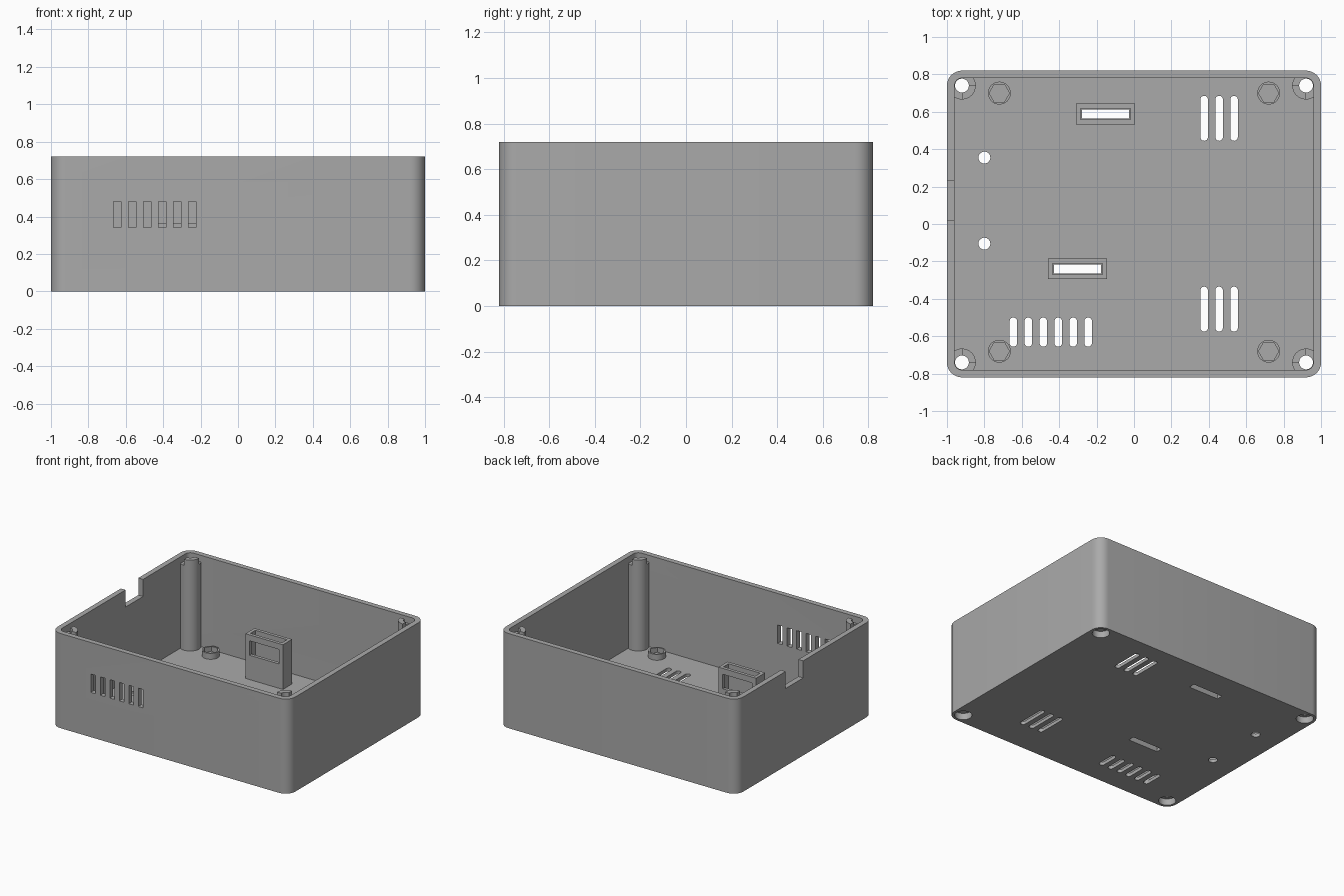
import bpy, bmesh, math
from math import cos, sin, pi

if "Cube" in bpy.data.objects:
    bpy.data.objects.remove(bpy.data.objects["Cube"])

W, D, H = 1.0, 0.82, 0.72      # half width, half depth, height
WALL, FLOOR = 0.04, 0.025
POST_X, POST_Y, POST_R, BORE_R = 0.92, 0.74, 0.074, 0.037

grey = bpy.data.materials.new("plastic_grey")
grey.use_nodes = True
grey.diffuse_color = (0.4, 0.4, 0.4, 1)
grey.node_tree.nodes["Principled BSDF"].inputs["Base Color"].default_value = (0.4, 0.4, 0.4, 1)


def arc(x, y, r, start, end, n):
    return [(x + r * cos(start + (end - start) * i / n),
             y + r * sin(start + (end - start) * i / n)) for i in range(n + 1)]


def circle(x, y, r, n=40):
    return arc(x, y, r, 0, 2 * pi, n)[:-1]


def rounded(x, y, hx, hy, r, n=8):
    """Outline of a rectangle with rounded corners."""
    pts = []
    for k, (sx, sy) in enumerate([(1, 1), (-1, 1), (-1, -1), (1, -1)]):
        pts += arc(x + sx * (hx - r), y + sy * (hy - r), r, k * pi / 2, (k + 1) * pi / 2, n)
    return pts


def rect(x0, x1, y0, y1):
    return [(x0, y0), (x1, y0), (x1, y1), (x0, y1)]


def prism(name, outline, z0, z1):
    """Upright solid from an outline."""
    bm = bmesh.new()
    base = bm.faces.new([bm.verts.new((x, y, z0)) for x, y in outline])
    top = bmesh.ops.extrude_face_region(bm, geom=[base])["geom"]
    bmesh.ops.translate(bm, vec=(0, 0, z1 - z0),
                        verts=[v for v in top if isinstance(v, bmesh.types.BMVert)])
    bmesh.ops.recalc_face_normals(bm, faces=bm.faces[:])
    mesh = bpy.data.meshes.new(name)
    bm.to_mesh(mesh)
    bm.free()
    obj = bpy.data.objects.new(name, mesh)
    bpy.context.collection.objects.link(obj)
    return obj


def cut(target, outline, z0, z1):
    """Subtract a prism from the target."""
    tool = prism("cutter", outline, z0, z1)
    tool.hide_render = True
    mod = target.modifiers.new("cut", "BOOLEAN")
    mod.operation, mod.solver, mod.object = "DIFFERENCE", "EXACT", tool
    bpy.context.view_layer.objects.active = target
    bpy.ops.object.modifier_apply(modifier=mod.name)
    bpy.data.objects.remove(tool)


parts = []

# Tray with rounded corners
case = prism("case", rounded(0, 0, W, D, 0.08), 0, H)
cut(case, rounded(0, 0, W - WALL, D - WALL, 0.04), FLOOR, H + 0.1)
parts.append(case)

# Cable notch in the right wall
cut(case, rect(-W - 0.1, -W + 0.06, 0.02, 0.23), H - 0.13, H + 0.1)

# Front wall vents with matching floor vents
for i in range(6):
    x = -0.645 + 0.08 * i
    cut(case, rect(x - 0.02, x + 0.02, -D - 0.1, -D + 0.06), 0.34, 0.48)
    cut(case, rounded(x, -0.578, 0.02, 0.078, 0.0195), -0.1, 0.1)

# Floor vents on the left half
for y in (0.565, -0.455):
    for i in range(3):
        cut(case, rounded(0.375 + 0.08 * i, y, 0.02, 0.12, 0.0195), -0.1, 0.1)

# Round floor holes
for y in (0.355, -0.105):
    cut(case, circle(-0.8, y, 0.032, 24), -0.1, 0.1)

# Corner screw posts with a raised inner quarter and a countersunk base
for sx in (-1, 1):
    for sy in (-1, 1):
        x, y = sx * POST_X, sy * POST_Y
        name = ("left" if sx > 0 else "right") + ("_back" if sy > 0 else "_front")
        cut(case, circle(x, y, 0.06), -0.1, 0.1)
        post = prism("screw_post_" + name, circle(x, y, POST_R), FLOOR, 0.67)
        cut(post, circle(x, y, BORE_R), -0.1, H + 0.1)
        cut(post, circle(x, y, 0.06), -0.1, 0.05)
        a = math.atan2(-sy, -sx)
        quarter = (arc(x, y, POST_R, a - pi / 4, a + pi / 4, 10)
                   + arc(x, y, BORE_R, a + pi / 4, a - pi / 4, 10))
        tab = prism("post_tab_" + name, quarter, 0.67, H - 0.003)
        parts += [post, tab]

# Low standoffs with hexagonal nut pockets
for x in (-0.72, 0.72):
    for y in (-0.68, 0.70):
        boss = prism("nut_standoff", circle(x, y, 0.061), FLOOR, 0.07)
        cut(boss, circle(x, y, 0.054, 6), FLOOR + 0.008, 0.2)
        parts.append(boss)

# Tall slotted housings with a window facing the middle
for x, y, side in ((-0.153, 0.588, -1), (-0.302, -0.24, 1)):
    cut(case, rect(x - 0.126, x + 0.126, y - 0.024, y + 0.024), -0.1, 0.1)
    housing = prism("slot_housing", rect(x - 0.158, x + 0.158, y - 0.055, y + 0.055), FLOOR, 0.365)
    cut(housing, rect(x - 0.133, x + 0.133, y - 0.03, y + 0.03), -0.1, 0.5)
    y0, y1 = sorted((y, y + side * 0.1))
    cut(housing, rect(x - 0.123, x + 0.123, y0, y1), 0.21, 0.32)
    parts.append(housing)

# Material and shading
bpy.ops.object.select_all(action="DESELECT")
for obj in parts:
    obj.data.materials.clear()
    obj.data.materials.append(grey)
    obj.select_set(True)
bpy.context.view_layer.objects.active = case
bpy.ops.object.shade_smooth_by_angle(angle=math.radians(35))
